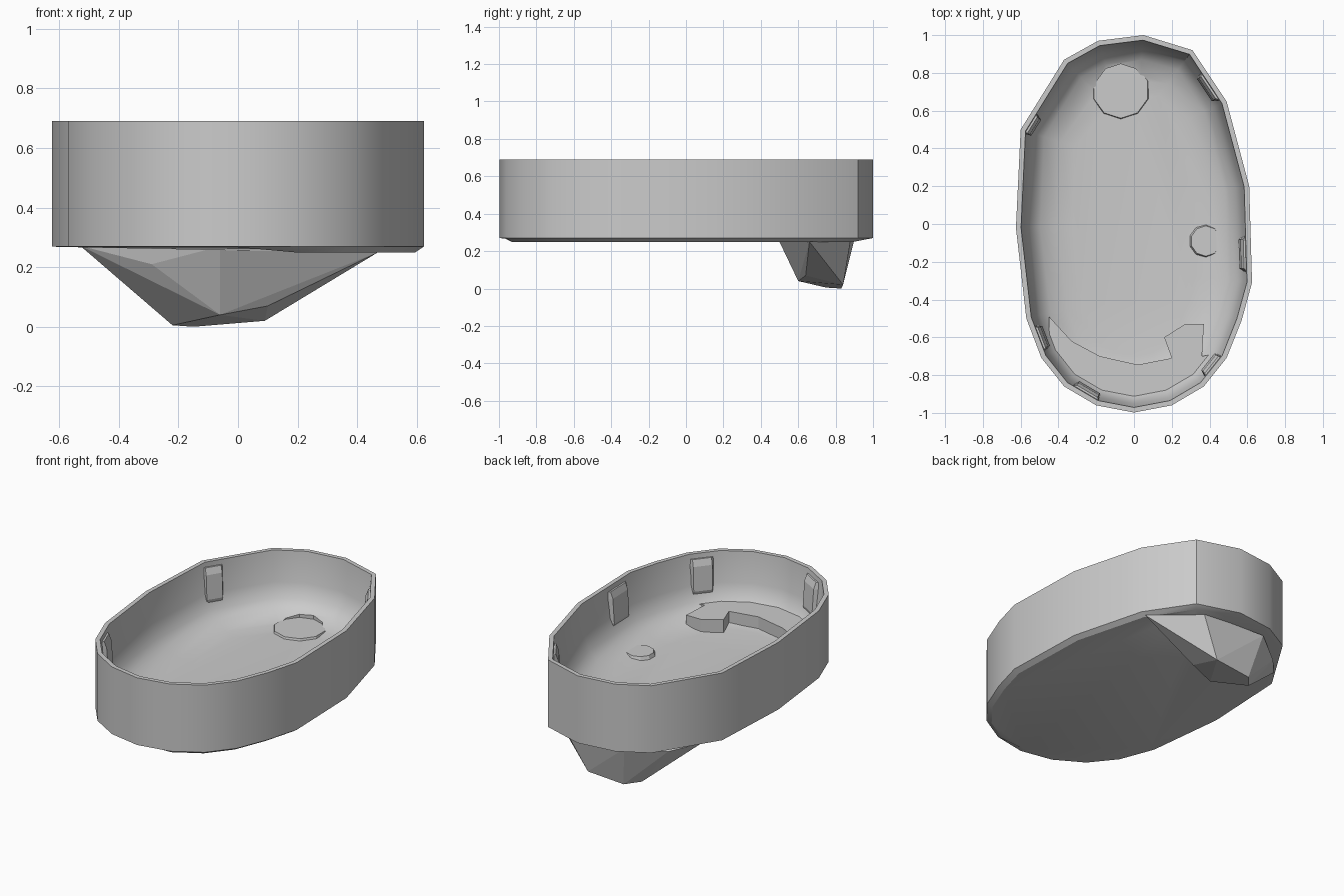
import bpy, bmesh, math
from mathutils import Vector

if "Cube" in bpy.data.objects:
    bpy.data.objects.remove(bpy.data.objects["Cube"])

# Plan outline of the shell, counter-clockwise from the back
OUT = [(.05, 1), (-.19, .97), (-.37, .87), (-.6, .5), (-.625, -.02), (-.57, -.5),
       (-.49, -.71), (-.37, -.86), (-.2, -.96), (0, -.998), (.2, -.96), (.37, -.86),
       (.49, -.71), (.57, -.51), (.625, -.31), (.61, .2), (.49, .65), (.31, .92)]
HOLE = (-.07, .71)


def inset(d):
    """Outline moved inward by d."""
    pts = []
    for i, p in enumerate(OUT):
        a, b, c = Vector(OUT[i - 1]), Vector(p), Vector(OUT[(i + 1) % len(OUT)])
        t = ((b - a).normalized() + (c - b).normalized()).normalized()
        pts.append(b + Vector((-t.y, t.x)) * d)
    return pts


def finish(name, bm, smooth=None):
    bmesh.ops.recalc_face_normals(bm, faces=bm.faces[:])
    me = bpy.data.meshes.new(name)
    bm.to_mesh(me)
    bm.free()
    ob = bpy.data.objects.new(name, me)
    bpy.context.collection.objects.link(ob)
    if smooth:
        bpy.ops.object.select_all(action='DESELECT')
        ob.select_set(True)
        bpy.context.view_layer.objects.active = ob
        bpy.ops.object.shade_smooth_by_angle(angle=math.radians(smooth))
    return ob


def loft(name, rings, smooth=None):
    """Skin a stack of rings and cap both ends."""
    bm = bmesh.new()
    rows = [[bm.verts.new(p) for p in r] for r in rings]
    n = len(rows[0])
    for a, b in zip(rows, rows[1:]):
        for i in range(n):
            j = (i + 1) % n
            bm.faces.new((a[i], a[j], b[j], b[i]))
    bm.faces.new(rows[0])
    bm.faces.new(rows[-1])
    return finish(name, bm, smooth)


def ring(d, z):
    return [(p.x, p.y, z) for p in inset(d)]


def circle(r, z, n=10):
    return [(HOLE[0] + r * math.cos(math.tau * (i + .5) / n),
             HOLE[1] + r * math.sin(math.tau * (i + .5) / n), z) for i in range(n)]


# Shell: underside lip, outer wall, rim, then the curved inside down to the floor
under = [(p.x, p.y, .25 if p.x > .17 else .267) for p in inset(.03)]
shell = loft("tray_shell", [under, ring(0, .27), ring(0, .69), ring(.027, .69), ring(.045, .50),
                            ring(.075, .41), ring(.13, .36), ring(.22, .33), ring(.3, .32)], 32)

# Faceted drain housing under the back end
bm = bmesh.new()
for p in [(-.53, .6, .272), (-.4, .75, .24), (-.29, .56, .21), (-.06, .49, .27),
          (.3, .6, .27), (.47, .66, .25), (.22, .88, .26), (-.2, .9, .26),
          (-.06, .6, .04), (.1, .64, .07), (-.22, .75, .005), (.09, .84, .02),
          (-.15, .83, .0), (.22, .77, .13)]:
    bm.verts.new(p)
res = bmesh.ops.convex_hull(bm, input=bm.verts[:])
bmesh.ops.delete(bm, geom=[v for v in bm.verts if not v.link_faces], context='VERTS')
housing = finish("drain_housing", bm)

# Drain hole cut through the floor into the housing
cutter = loft("drain_cutter", [circle(.12, .1), circle(.137, .3), circle(.137, .5)])
cutter.hide_render = True
cutter.hide_viewport = False
cutter.display_type = 'WIRE'
for ob in (shell, housing):
    m = ob.modifiers.new("drain", 'BOOLEAN')
    m.object, m.operation, m.solver = cutter, 'DIFFERENCE', 'EXACT'
dg = bpy.context.evaluated_depsgraph_get()
cut = [(ob, bpy.data.meshes.new_from_object(ob.evaluated_get(dg))) for ob in (shell, housing)]
for ob, me in cut:
    ob.modifiers.clear()
    ob.data = me
bpy.data.objects.remove(cutter)

# Thin collar round the drain
loft("drain_collar", [circle(.137, .31), circle(.157, .31), circle(.15, .333), circle(.137, .333)]) \
    .data.polygons[0].use_smooth = False

# Raised ledge across the front end of the floor
wall = [(p.x, p.y) for p in inset(.05)[6:13]]
edge = [(.36, -.7), (.37, -.53), (.27, -.53), (.16, -.6), (.2, -.71), (.02, -.745),
        (-.18, -.7), (-.33, -.62), (-.45, -.49)]
loft("front_ledge", [[(x, y, z) for x, y in wall + edge] for z in (.3, .40)])

# Round pad on the floor
bm = bmesh.new()
bmesh.ops.create_cone(bm, cap_ends=True, segments=10, radius1=.095, radius2=.08, depth=.04)
bmesh.ops.translate(bm, verts=bm.verts[:], vec=(.38, -.09, .322))
finish("floor_pad", bm)


# Wedge clips on the inside of the wall
def clip(i, t, w, thick=.05):
    a, b = Vector(OUT[i]), Vector(OUT[(i + 1) % len(OUT)])
    d = (b - a).normalized()
    n = Vector((-d.y, d.x))
    c = a.lerp(b, t)
    rings = []
    for z, s in ((.40, .6), (.47, 1), (.62, .8), (.66, .5)):
        rings.append([(*(c + d * u * w / 2 + n * o), z)
                      for u, o in ((-1, .015), (1, .015), (.7, .015 + thick * s), (-.7, .015 + thick * s))])
    loft("wall_clip", rings)


for args in ((2, .88, .14), (5, .55, .16), (7, .6, .18), (11, .6, .16), (14, .3, .22), (16, .35, .2)):
    clip(*args)
